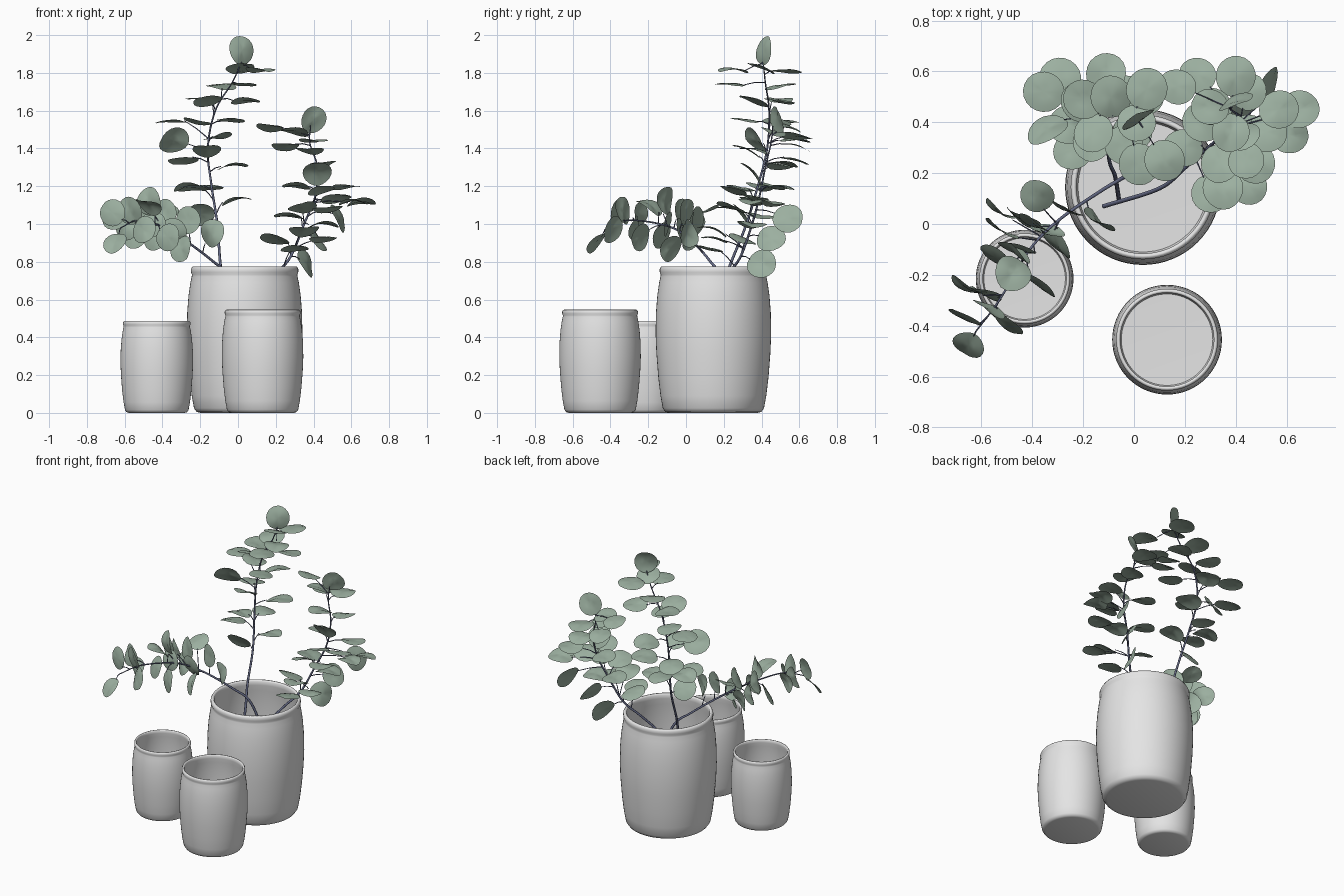
import bpy, bmesh, math, random
from mathutils import Vector, Matrix

if "Cube" in bpy.data.objects:
    bpy.data.objects.remove(bpy.data.objects["Cube"])
random.seed(4)


def material(name, rgb):
    m = bpy.data.materials.new(name)
    m.diffuse_color = (*rgb, 1)
    m.use_nodes = True
    m.node_tree.nodes["Principled BSDF"].inputs["Base Color"].default_value = m.diffuse_color
    return m


POT = material("grey ceramic", (0.78, 0.78, 0.78))
LEAF = material("sage green", (0.33, 0.43, 0.35))
STEM = material("slate stem", (0.13, 0.145, 0.24))


def add_object(name, bm, mat, smooth_angle):
    me = bpy.data.meshes.new(name)
    bm.to_mesh(me)
    bm.free()
    ob = bpy.data.objects.new(name, me)
    bpy.context.collection.objects.link(ob)
    me.materials.append(mat)
    bpy.ops.object.select_all(action='DESELECT')
    ob.select_set(True)
    bpy.context.view_layer.objects.active = ob
    bpy.ops.object.shade_smooth_by_angle(angle=math.radians(smooth_angle))
    return ob


# Pots: one lathe profile (radius, height), scaled for each pot
PROFILE = [(0, 0), (.235, 0), (.255, .006), (.268, .025), (.28, .09), (.292, .19),
           (.302, .32), (.306, .42), (.304, .53), (.297, .62), (.287, .69), (.280, .722),
           (.279, .732), (.284, .745), (.284, .762), (.277, .774), (.268, .775),
           (.261, .766), (.262, .74), (.268, .70), (.28, .60), (.287, .42), (.275, .19),
           (.266, .08), (.255, .04), (0, .035)]


def pot(name, x, y, s, sides=64):
    bm = bmesh.new()
    vs = [bm.verts.new((r, 0, z)) for r, z in PROFILE]
    edges = [bm.edges.new(p) for p in zip(vs, vs[1:])]
    bmesh.ops.spin(bm, geom=vs + edges, cent=(0, 0, 0), axis=(0, 0, 1),
                   angle=2 * math.pi, steps=sides, use_merge=False)
    bmesh.ops.remove_doubles(bm, verts=bm.verts, dist=1e-4)
    bmesh.ops.recalc_face_normals(bm, faces=bm.faces)
    bmesh.ops.transform(bm, matrix=Matrix.Translation((x, y, 0)) @ Matrix.Scale(s, 4), verts=bm.verts)
    add_object(name, bm, POT, 60)


pot("large_pot", .035, .145, 1)
pot("left_pot", -.43, -.215, .628)
pot("front_pot", .13, -.455, .705)


def smooth_path(pts, n=8):
    """Catmull-Rom samples through the control points."""
    p = [Vector(q) for q in pts]
    p = [2 * p[0] - p[1]] + p + [2 * p[-1] - p[-2]]
    out = []
    for a, b, c, d in zip(p, p[1:], p[2:], p[3:]):
        for i in range(n):
            t = i / n
            out.append(.5 * (2 * b + (c - a) * t + (2 * a - 5 * b + 4 * c - d) * t * t
                             + (3 * b - a - 3 * c + d) * t ** 3))
    return out + [p[-2]]


def tube(bm, pts, r0, r1, sides=7):
    """Tapered tube along a list of points."""
    rings = []
    for i, p in enumerate(pts):
        d = (pts[min(i + 1, len(pts) - 1)] - pts[max(i - 1, 0)]).normalized()
        u = d.cross(Vector((.31, .9, .3))).normalized()
        v = d.cross(u)
        r = r0 + (r1 - r0) * i / (len(pts) - 1)
        angs = [2 * math.pi * k / sides for k in range(sides)]
        rings.append([bm.verts.new(p + r * (math.cos(a) * u + math.sin(a) * v)) for a in angs])
    for a, b in zip(rings, rings[1:]):
        for k in range(sides):
            j = (k + 1) % sides
            bm.faces.new((a[k], a[j], b[j], b[k]))
    bm.faces.new(rings[0][::-1])
    bm.faces.new(rings[-1])


def leaf(bm, centre, axis, ref, r, segs=20):
    """Round, cupped and folded leaf blade."""
    side = ref.cross(axis).normalized()
    up = axis.cross(side).normalized()
    cup, wave = random.uniform(-.32, -.08), random.uniform(0, 6)

    def place(rho, a):
        s, c = rho * math.sin(a), rho * math.cos(a)
        lift = cup * c * c + .16 * abs(s) - .2 * s * s + .09 * rho * math.sin(2 * a + wave) + .06
        return bm.verts.new(centre + r * (axis * c * 1.04 + side * s + up * lift))

    mid = place(0, 0)
    rings = [[place(rho, 2 * math.pi * k / segs) for k in range(segs)] for rho in (.35, .7, 1)]
    for k in range(segs):
        j = (k + 1) % segs
        bm.faces.new((mid, rings[0][k], rings[0][j]))
        for a, b in zip(rings, rings[1:]):
            bm.faces.new((a[k], b[k], b[j], a[j]))


def branch(name, path, groups, r):
    """Stem, petioles and leaves; groups pair a facing direction with leaf centres."""
    pts = smooth_path(path)
    stems, blades = bmesh.new(), bmesh.new()
    tube(stems, pts, .009, .003)
    for ref, centres in groups:
        for c in centres:
            c = Vector(c)
            normal = (Vector(ref).normalized()
                      + Vector([random.uniform(-.13, .13) for _ in range(3)])).normalized()
            i = min(range(len(pts)), key=lambda k: (pts[k] - c).length)
            root = pts[max(i - 2, 0)] if i < len(pts) - 1 else pts[-1]
            axis = (c - root).normalized()
            axis = (axis - .75 * axis.dot(normal) * normal).normalized()
            size = r * random.uniform(.94, 1.06)
            base = c - axis * size * .95
            if (c - root).length > size * .8:
                bend = (root + base) / 2 + Vector((0, 0, .006))
                tube(stems, [root, bend, base], .0035, .0022, 5)
            leaf(blades, c, axis, normal, size)
    add_object(name + "_stem", stems, STEM, 60)
    add_object(name + "_leaves", blades, LEAF, 60)


UP = (-.08, .2, 1)

# Tall branch
branch("tall_branch",
       [(-.06, .1, .3), (-.075, .19, .66), (-.095, .24, .8), (-.11, .32, 1), (-.14, .38, 1.2),
        (-.16, .43, 1.4), (-.12, .44, 1.6), (-.03, .42, 1.75), (.015, .41, 1.85)],
       [((.6, -.75, .25), [(.02, .41, 1.92)]),
        ((-.3, .7, .6), [(-.2, .3, 1.05), (-.34, .37, 1.44)]),
        (UP, [(.12, .25, 1.815), (.02, .235, 1.74), (.05, .53, 1.81), (-.09, .5, 1.73),
              (.04, .5, 1.65), (-.16, .36, 1.655), (-.04, .31, 1.55), (-.21, .48, 1.54),
              (-.355, .52, 1.545), (-.11, .59, 1.46), (-.165, .32, 1.39), (-.29, .575, 1.34),
              (-.03, .5, 1.31), (-.24, .29, 1.19), (-.15, .5, 1.2), (-.01, .36, 1.13),
              (-.2, .49, 1.655), (-.26, .39, 1.2), (.01, .4, 1.83)])], .078)

# Right branch
branch("right_branch",
       [(-.12, .07, .35), (.1, .14, .6), (.2, .22, .73), (.28, .29, .83), (.35, .35, 1),
        (.41, .39, 1.15), (.42, .42, 1.3), (.38, .45, 1.43), (.385, .46, 1.52)],
       [((-.2, .8, .5), [(.4, .48, 1.55), (.42, .35, 1.27)]),
        ((.9, -.2, .4), [(.36, .4, .79), (.42, .45, .92), (.53, .54, 1.03)]),
        (UP, [(.17, .54, 1.51), (.3, .46, 1.49), (.25, .585, 1.41), (.4, .58, 1.44),
              (.38, .36, 1.39), (.45, .52, 1.32), (.31, .46, 1.2), (.44, .25, 1.18),
              (.57, .45, 1.195), (.65, .45, 1.115), (.61, .35, 1.12), (.52, .36, 1.14),
              (.475, .24, 1.08), (.34, .24, 1.09), (.27, .4, 1.04), (.35, .14, .97),
              (.195, .3, .92), (.45, .15, .925), (.3, .12, .87), (.45, .35, 1.0)])], .076)

# Left branch, arching over the left pot
branch("left_branch",
       [(.06, .25, .4), (-.03, .19, .7), (-.13, .13, .8), (-.29, .02, .92), (-.41, -.1, .99),
        (-.53, -.3, 1.02), (-.62, -.42, .98)],
       [((-.3, -.6, .75), [(-.65, -.475, .9)]),
        ((-.2, -.35, .9), [(-.38, .11, 1.07), (-.475, -.19, 1.1)]),
        ((-.5, -.8, .12), [
            (-.655, -.25, 1.04), (-.665, -.37, 1.06), (-.5, -.39, .97), (-.585, -.275, .98),
            (-.37, -.24, .93), (-.54, -.13, .94), (-.52, -.02, 1.06), (-.47, -.11, 1.12),
            (-.45, -.1, 1.0), (-.53, .05, 1.0), (-.3, -.08, .87), (-.39, 0, 1.06),
            (-.34, -.03, .96), (-.265, .06, 1.02), (-.14, .01, .95), (-.44, .02, .93),
            (-.57, -.33, 1.07)])], .07)
